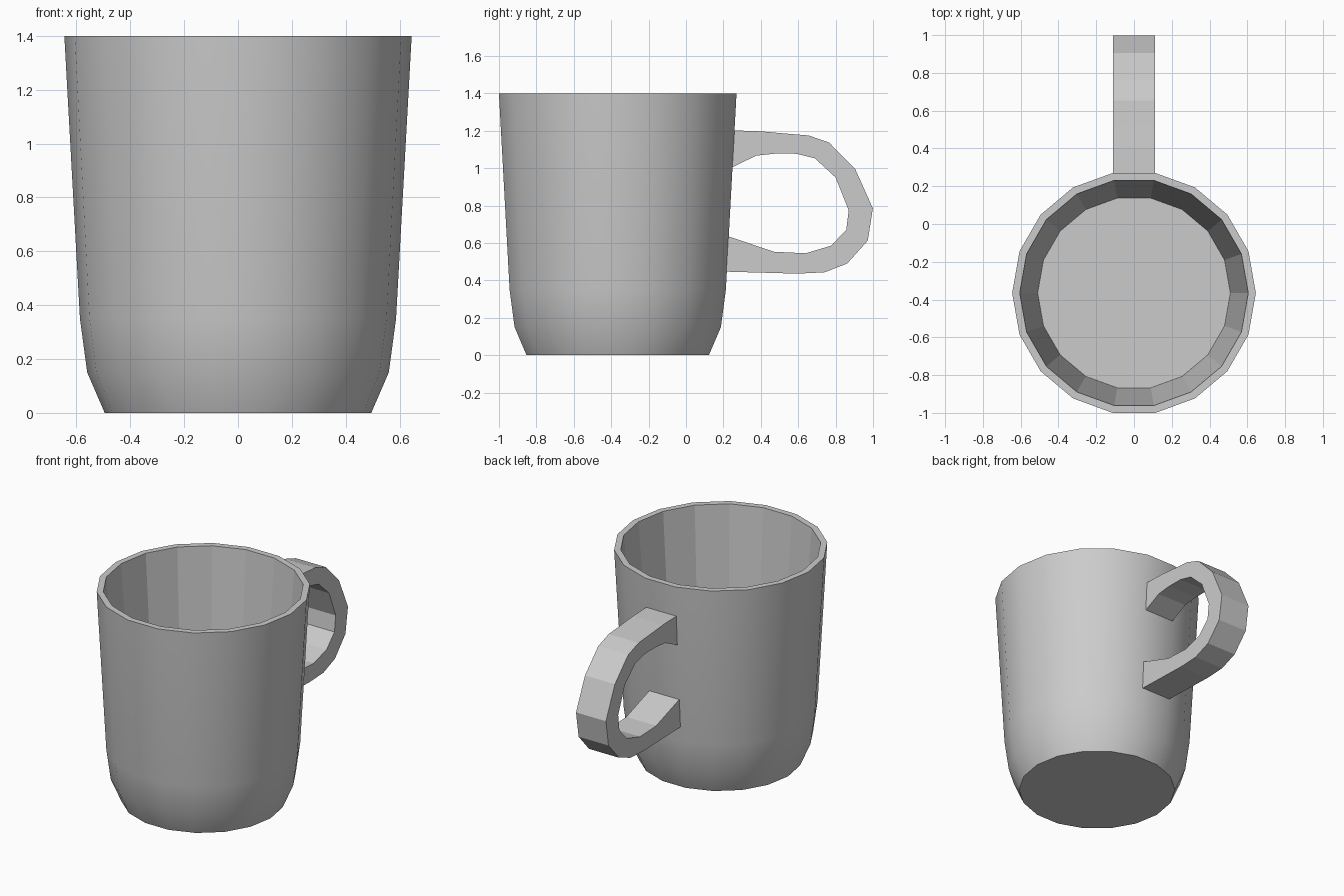
import bpy, bmesh
from math import cos, sin, pi

if "Cube" in bpy.data.objects:
    bpy.data.objects.remove(bpy.data.objects["Cube"])

SIDES = 18
CENTRE_Y = -0.365


def finish(name, bm):
    bmesh.ops.recalc_face_normals(bm, faces=bm.faces)
    mesh = bpy.data.meshes.new(name)
    bm.to_mesh(mesh)
    bm.free()
    obj = bpy.data.objects.new(name, mesh)
    bpy.context.collection.objects.link(obj)
    return obj


# Cup: lathe profile (radius, height) from the base, over the rim, to the inner floor
outer = [(0.495, 0), (0.56, 0.15), (0.587, 0.35), (0.645, 1.4)]
inner = [(0.605, 1.4), (0.51, 0.12)]
bm = bmesh.new()
rings = []
for r, z in outer + inner:
    rings.append([bm.verts.new((r * cos(2 * pi * i / SIDES),
                                CENTRE_Y + r * sin(2 * pi * i / SIDES), z))
                  for i in range(SIDES)])
for k, (a, b) in enumerate(zip(rings, rings[1:])):
    for i in range(SIDES):
        j = (i + 1) % SIDES
        face = bm.faces.new((a[i], a[j], b[j], b[i]))
        face.smooth = k < len(outer) - 1      # smooth outside, faceted inside
bm.faces.new(rings[0])
bm.faces.new(rings[-1])
# Crisp edges where smooth wall meets base and rim
for e in bm.edges:
    if len({f.smooth for f in e.link_faces}) == 2:
        e.smooth = False
finish("cup", bm)

# Handle: matching outer and inner outlines (y, z), extruded across x
outside = [(0.248, 1.202), (0.40, 1.197), (0.52, 1.186), (0.655, 1.175), (0.765, 1.137),
           (0.905, 0.995), (0.999, 0.785), (0.972, 0.613), (0.862, 0.49),
           (0.74, 0.443), (0.595, 0.436), (0.208, 0.447)]
inside = [(0.238, 1.0), (0.375, 1.067), (0.48, 1.078), (0.59, 1.077), (0.69, 1.052),
          (0.80, 0.95), (0.87, 0.775), (0.857, 0.67), (0.775, 0.585),
          (0.64, 0.545), (0.47, 0.553), (0.214, 0.64)]
bm = bmesh.new()
sections = []
for (yo, zo), (yi, zi) in zip(outside, inside):
    sections.append([bm.verts.new(p) for p in
                     ((-0.11, yo, zo), (0.11, yo, zo), (0.11, yi, zi), (-0.11, yi, zi))])
for a, b in zip(sections, sections[1:]):
    for i in range(4):
        j = (i + 1) % 4
        bm.faces.new((a[i], a[j], b[j], b[i]))
bm.faces.new(sections[0])
bm.faces.new(sections[-1])
finish("handle", bm)
